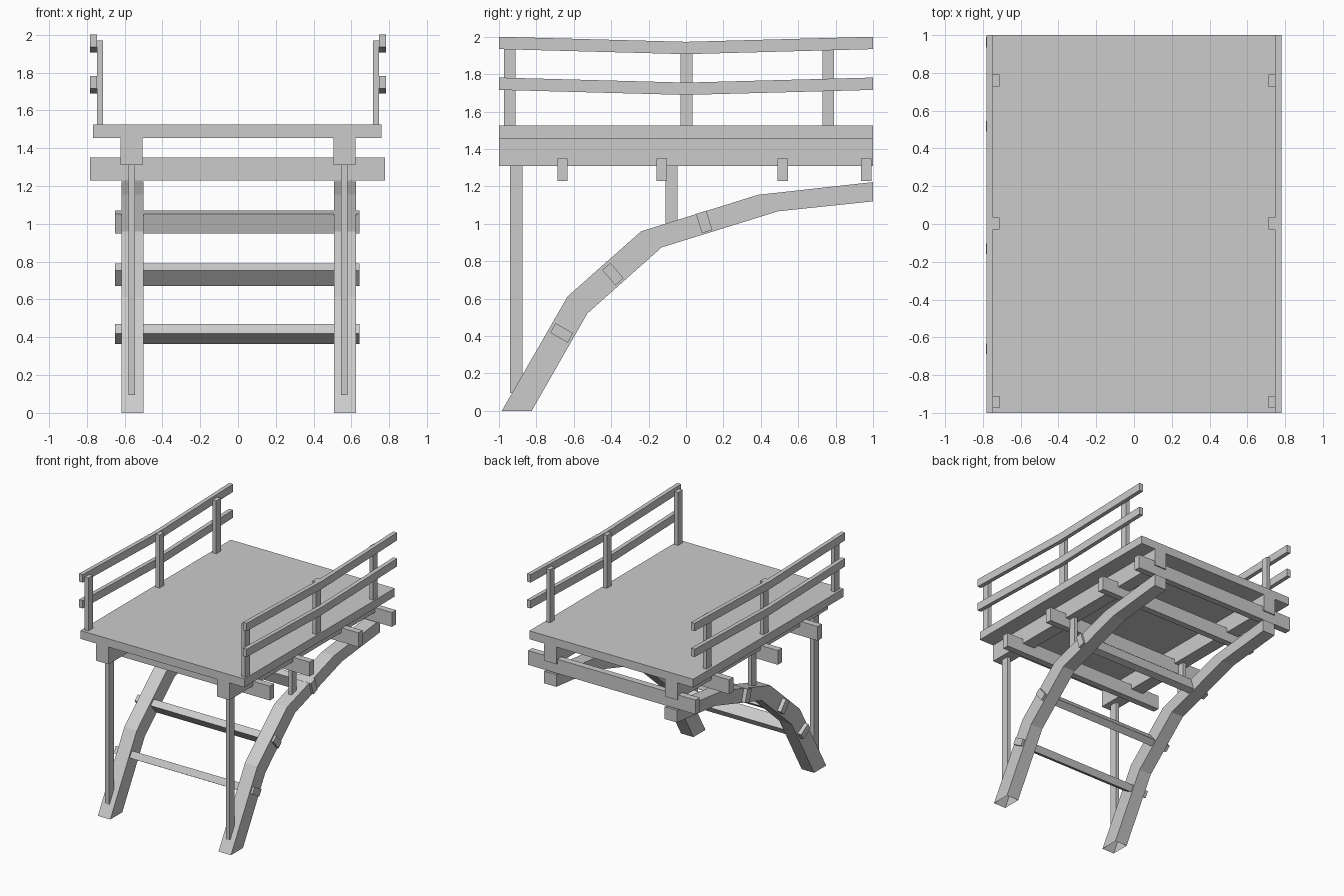
import bpy
import bmesh
from math import radians
from mathutils import Matrix, Vector

cube = bpy.data.objects.get("Cube")
if cube:
    bpy.data.objects.remove(cube, do_unlink=True)

GREY = (0.6, 0.6, 0.6, 1.0)
grey = bpy.data.materials.new("plain_grey")
grey.use_nodes = True
grey.diffuse_color = GREY
grey.node_tree.nodes["Principled BSDF"].inputs["Base Color"].default_value = GREY


def finish(name, bm):
    bmesh.ops.recalc_face_normals(bm, faces=bm.faces)
    mesh = bpy.data.meshes.new(name)
    bm.to_mesh(mesh)
    bm.free()
    mesh.materials.append(grey)
    obj = bpy.data.objects.new(name, mesh)
    bpy.context.collection.objects.link(obj)
    return obj


def box(name, x, y, z, tilt=0):
    """Box from (min, max) spans, tilted about its own x axis."""
    spans = (x, y, z)
    centre = Vector([(a + b) / 2 for a, b in spans])
    size = [b - a for a, b in spans]
    bm = bmesh.new()
    bmesh.ops.create_cube(bm, size=1, matrix=Matrix.Translation(centre)
                          @ Matrix.Rotation(tilt, 4, "X") @ Matrix.Diagonal((*size, 1)))
    return finish(name, bm)


def strip(name, x, upper, lower, open_start=False):
    """Bent beam: matching upper and lower (y, z) lines, given width in x."""
    bm = bmesh.new()
    rings = []
    for (yu, zu), (yl, zl) in zip(upper, lower):
        corners = ((x[0], yu, zu), (x[1], yu, zu), (x[1], yl, zl), (x[0], yl, zl))
        rings.append([bm.verts.new(c) for c in corners])
    for a, b in zip(rings, rings[1:]):
        for i in range(4):
            j = (i + 1) % 4
            bm.faces.new((a[i], a[j], b[j], b[i]))
    if not open_start:
        bm.faces.new(rings[0])
    bm.faces.new(rings[-1])
    return finish(name, bm)


def around(centre, size):
    return (centre - size / 2, centre + size / 2)


# Deck and cross beams
box("deck", (-0.767, 0.759), (-1, 1), (1.455, 1.525))
for i, y in enumerate((-0.66, -0.13, 0.517, 0.963)):
    box(f"cross_beam_{i + 1}", (-0.783, 0.778), around(y, 0.055), (1.23, 1.35))

# Rungs between the arches: centre y, centre z, tilt
for i, (y, z, tilt) in enumerate(((-0.665, 0.417, -30), (-0.391, 0.731, -49.5), (0.097, 1.01, -72.5))):
    box(f"rung_{i + 1}", (-0.65, 0.642), around(y, 0.108), around(z, 0.058), radians(tilt))

# Arch side outline
arch_top = [(-0.985, 0), (-0.633, 0.612), (-0.24, 0.96), (0.385, 1.155), (1, 1.223)]
arch_under = [(-0.825, 0), (-0.527, 0.521), (-0.13, 0.874), (0.493, 1.067), (1, 1.12)]

for side, s in (("right", -1), ("left", 1)):
    # Supports under the deck
    box(f"{side}_deck_beam", around(s * 0.563, 0.115), (-1, 1), (1.31, 1.455))
    strip(f"{side}_arch", around(s * 0.562 + 0.004, 0.116), arch_top, arch_under, True)
    box(f"{side}_front_post", around(s * 0.562, 0.033), (-0.94, -0.873), (0.095, 1.31))
    box(f"{side}_middle_post", around(s * 0.562, 0.033), (-0.11, -0.045), (0.96, 1.31))
    # Railing
    for place, y in (("front", -0.942), ("middle", 0.003), ("back", 0.76)):
        box(f"{side}_{place}_rail_post", around(s * 0.73, 0.034), around(y, 0.063), (1.52, 1.97))
    for place, z in (("upper", 2.0), ("lower", 1.782)):
        top = [(-1, z), (0, z - 0.027), (1, z)]
        under = [(y, h - 0.066) for y, h in top]
        strip(f"{side}_{place}_rail", around(s * 0.764, 0.035), top, under)
